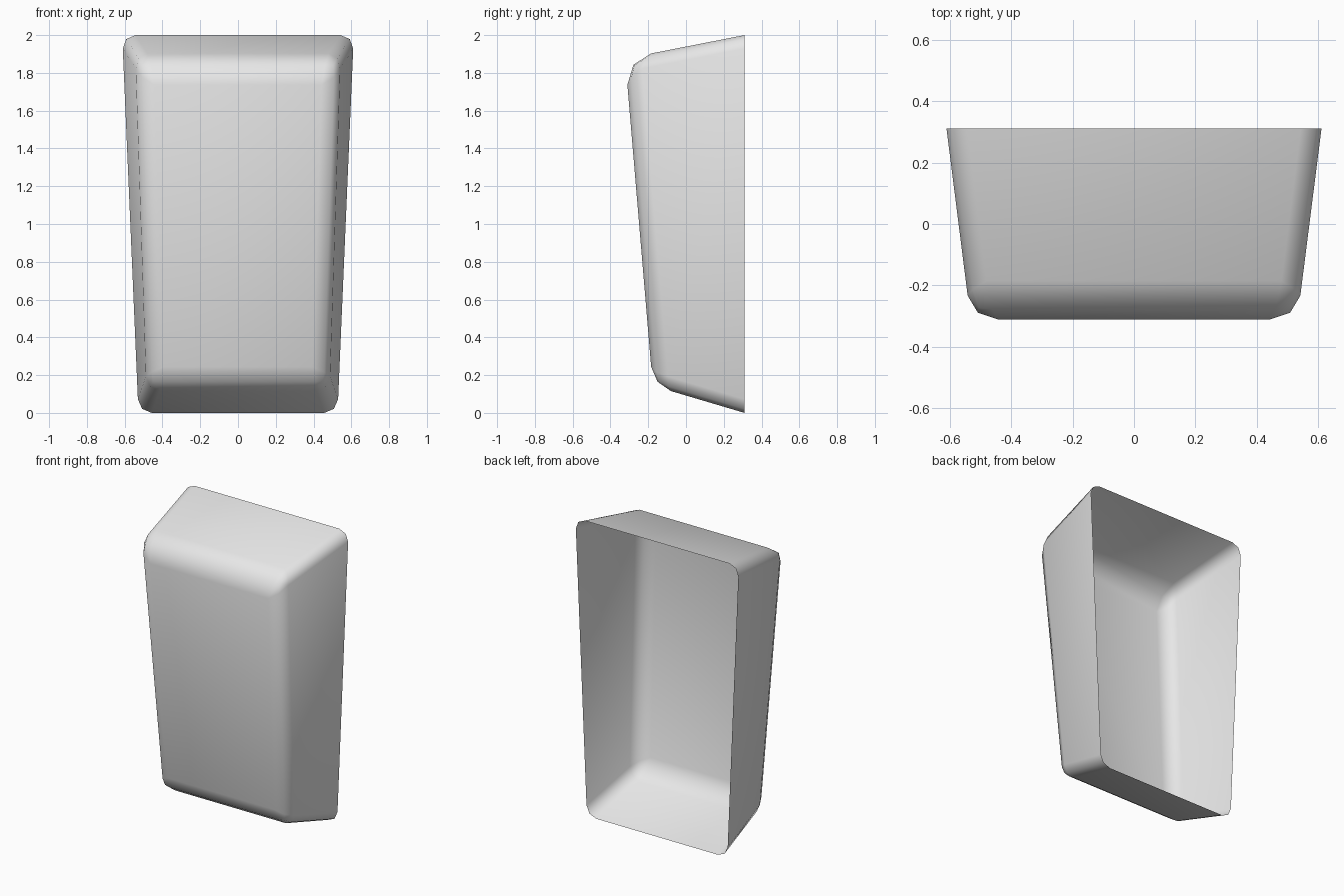
import bpy
import bmesh

if "Cube" in bpy.data.objects:
    bpy.data.objects.remove(bpy.data.objects["Cube"])

grey = bpy.data.materials.new("light_grey")
grey.use_nodes = True
colour = (0.8, 0.8, 0.8, 1)
grey.diffuse_color = colour
grey.node_tree.nodes["Principled BSDF"].inputs["Base Color"].default_value = colour

# Tapered tub: half width, depth and height of each corner pair
BACK_TOP = (0.613, 0.31, 2.0)
BACK_BOTTOM = (0.527, 0.31, 0.0)
FRONT_TOP = (0.533, -0.322, 1.876)
FRONT_BOTTOM = (0.476, -0.176, 0.144)

bm = bmesh.new()


def pair(corner):
    x, y, z = corner
    return bm.verts.new((-x, y, z)), bm.verts.new((x, y, z))


bt, bb, ft, fb = map(pair, (BACK_TOP, BACK_BOTTOM, FRONT_TOP, FRONT_BOTTOM))

# Five walls, with the back left open
bm.faces.new((fb[0], fb[1], ft[1], ft[0]))
bm.faces.new((ft[0], ft[1], bt[1], bt[0]))
bm.faces.new((bb[0], bb[1], fb[1], fb[0]))
bm.faces.new((fb[1], bb[1], bt[1], ft[1]))
bm.faces.new((bb[0], fb[0], ft[0], bt[0]))

# Rounding width of every closed edge
weights = bm.edges.layers.float.new("bevel_weight_edge")


def round_edge(a, b, width):
    bm.edges.get((a, b))[weights] = width


round_edge(*ft, 0.14)
round_edge(*fb, 0.10)
for side in range(2):
    round_edge(ft[side], fb[side], 0.085)
    round_edge(ft[side], bt[side], 0.07)
    round_edge(fb[side], bb[side], 0.07)

mesh = bpy.data.meshes.new("open_tub_shell")
bm.to_mesh(mesh)
bm.free()
mesh.materials.append(grey)
shell = bpy.data.objects.new("open_tub_shell", mesh)
bpy.context.collection.objects.link(shell)

bevel = shell.modifiers.new("rounded_edges", "BEVEL")
bevel.limit_method = "WEIGHT"
bevel.width = 1.0
bevel.segments = 2
bevel.use_clamp_overlap = False

bpy.context.view_layer.objects.active = shell
shell.select_set(True)
bpy.ops.object.modifier_apply(modifier=bevel.name)
bpy.ops.object.shade_smooth_by_angle(angle=1.0)
